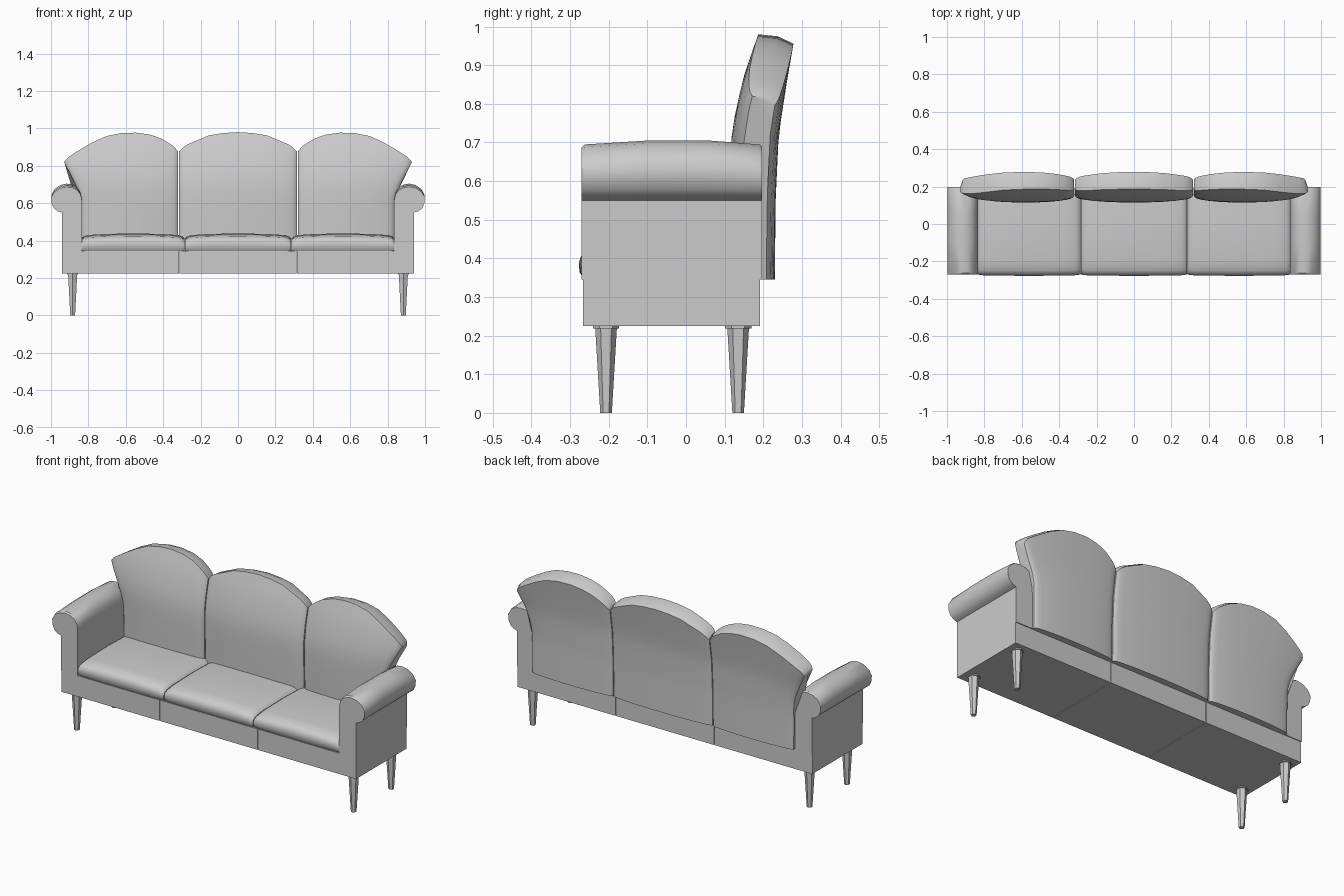
import bpy
import bmesh
import math

if "Cube" in bpy.data.objects:
    bpy.data.objects.remove(bpy.data.objects["Cube"], do_unlink=True)

grey = bpy.data.materials.new("light grey")
grey.use_nodes = True
grey.diffuse_color = (0.6, 0.6, 0.6, 1)
grey.node_tree.nodes["Principled BSDF"].inputs["Base Color"].default_value = (0.6, 0.6, 0.6, 1)


def interp(points, t):
    """Piecewise linear value through (position, value) points."""
    for (a, va), (b, vb) in zip(points, points[1:]):
        if t <= b:
            return va + (vb - va) * max(0, t - a) / (b - a)
    return points[-1][1]


def loft(name, rings, smooth=35):
    """Skin a row of equal closed rings and cap both ends."""
    bm = bmesh.new()
    rows = [[bm.verts.new(p) for p in ring] for ring in rings]
    n = len(rows[0])
    for a, b in zip(rows, rows[1:]):
        for i in range(n):
            j = (i + 1) % n
            bm.faces.new((a[i], a[j], b[j], b[i]))
    bm.faces.new(rows[0])
    bm.faces.new(rows[-1])
    bmesh.ops.recalc_face_normals(bm, faces=bm.faces)
    mesh = bpy.data.meshes.new(name)
    bm.to_mesh(mesh)
    bm.free()
    mesh.materials.append(grey)
    obj = bpy.data.objects.new(name, mesh)
    bpy.context.collection.objects.link(obj)
    bpy.ops.object.select_all(action='DESELECT')
    obj.select_set(True)
    bpy.context.view_layer.objects.active = obj
    if smooth:
        bpy.ops.object.shade_smooth_by_angle(angle=math.radians(smooth))
    return obj


SEAT_Z = 0.345
PLACES = (("right", -1), ("middle", 0), ("left", 1))

# Base rail in three sections with thin seams
for name, side in PLACES:
    x0, x1 = (-0.312, 0.312) if side == 0 else sorted((side * 0.316, side * 0.942))
    loft(name + "_base", [[(x, y, z) for x, y in ((x0, -0.267), (x1, -0.267), (x1, 0.192), (x0, 0.192))]
                          for z in (0.225, SEAT_Z)], 0)

# Rolled arms, slightly crowned along their length
ARM = [(0.835, SEAT_Z), (0.835, 0.62), (0.842, 0.652), (0.86, 0.677), (0.885, 0.69), (0.915, 0.695),
       (0.95, 0.688), (0.98, 0.668), (0.998, 0.638), (0.997, 0.605), (0.985, 0.575),
       (0.965, 0.558), (0.942, 0.55), (0.942, SEAT_Z)]
CROWN = [(-0.27, -0.008), (-0.262, 0), (-0.1, 0.01), (0.06, 0.01), (0.19, 0), (0.197, -0.006)]
for name, side in (("right", -1), ("left", 1)):
    loft(name + "_arm", [[(side * x, y, z + lift * max(0, z - 0.55) / 0.145) for x, z in ARM]
                         for y, lift in CROWN])

# Seat cushions, domed with rounded front edges
SEAT = [(0.16, SEAT_Z), (-0.264, SEAT_Z), (-0.276, 0.365), (-0.277, 0.39), (-0.27, 0.41),
        (-0.25, 0.424), (-0.2, 0.433), (0, 0.438), (0.16, 0.432)]
PUFF = [(0, 0.72), (0.015, 0.82), (0.05, 0.9), (0.15, 0.95), (0.3, 0.985), (0.5, 1)]
PUFF += [(1 - u, s) for u, s in PUFF[-2::-1]]
for name, side in PLACES:
    x0, x1 = (-0.283, 0.283) if side == 0 else sorted((side * 0.287, side * 0.836))
    loft(name + "_seat_cushion",
         [[(x0 + (x1 - x0) * u, y + (0.03 * (1 - s) if y < 0 else 0), SEAT_Z + (z - SEAT_Z) * s)
           for y, z in SEAT] for u, s in PUFF], 40)

# Back cushions: front and rear side curves, and outlines seen from the front
FRONT = [(SEAT_Z, 0.12), (0.6, 0.115), (0.7, 0.116), (0.78, 0.128), (0.88, 0.152), (0.98, 0.187)]
REAR = [(SEAT_Z, 0.23), (0.55, 0.232), (0.72, 0.24), (0.85, 0.26), (0.96, 0.279)]
MID_TOP = [(0, 0.875), (0.03, 0.898), (0.08, 0.917), (0.25, 0.962), (0.38, 0.976), (0.5, 0.98)]
MID_TOP += [(1 - u, z) for u, z in MID_TOP[-2::-1]]
SIDE_TOP = [(0, 0.875), (0.03, 0.9), (0.1, 0.93), (0.18, 0.957), (0.3, 0.975), (0.45, 0.98),
            (0.62, 0.962), (0.77, 0.92), (0.91, 0.868), (0.97, 0.843), (1, 0.82)]
SIDE_EDGE = [(SEAT_Z, 0.834), (0.6, 0.836), (0.65, 0.848), (0.7, 0.868), (0.82, 0.93)]
COLUMNS = [0, 0.015, 0.04, 0.08, 0.15, 0.25, 0.37, 0.5]
COLUMNS += [1 - u for u in COLUMNS[-2::-1]]
ROWS = 12


def back_ring(u, side):
    top = interp(SIDE_TOP if side else MID_TOP, u)
    edge = abs(2 * u - 1)
    front_in = 0.022 * edge ** 2.5 + 0.012 * edge ** 30
    rear_in = 0.014 * edge ** 2.5 + 0.008 * edge ** 30

    def point(z, y):
        if side:
            return (side * (0.32 + (interp(SIDE_EDGE, z) - 0.32) * u), y, z)
        return (-0.315 + 0.63 * u, y, z)

    front, rear = [], []
    for i in range(ROWS + 1):
        v = i / ROWS
        zf = SEAT_Z + (top - SEAT_Z) * v
        zr = SEAT_Z + (top - 0.024 - SEAT_Z) * v
        front.append(point(zf, interp(FRONT, zf) + front_in))
        rear.append(point(zr, interp(REAR, zr) - rear_in))
    crest = point(top - 0.005, 0.45 * front[-1][1] + 0.55 * rear[-1][1])
    return front + [crest] + rear[::-1]


for name, side in PLACES:
    loft(name + "_back_cushion", [back_ring(u, side) for u in COLUMNS])

# Tapered six-sided legs with a thin mounting plate
for side_name, side in (("right", -1), ("left", 1)):
    for end_name, y0 in (("front", -0.207), ("rear", 0.135)):
        rings = []
        for z, r in ((0, 0.015), (0.219, 0.028), (0.219, 0.034), (0.226, 0.034)):
            rings.append([(side * 0.884 + r * math.sin(k * math.pi / 3),
                           y0 + r * math.cos(k * math.pi / 3), z) for k in range(6)])
        loft(end_name + "_" + side_name + "_leg", rings, 0)
